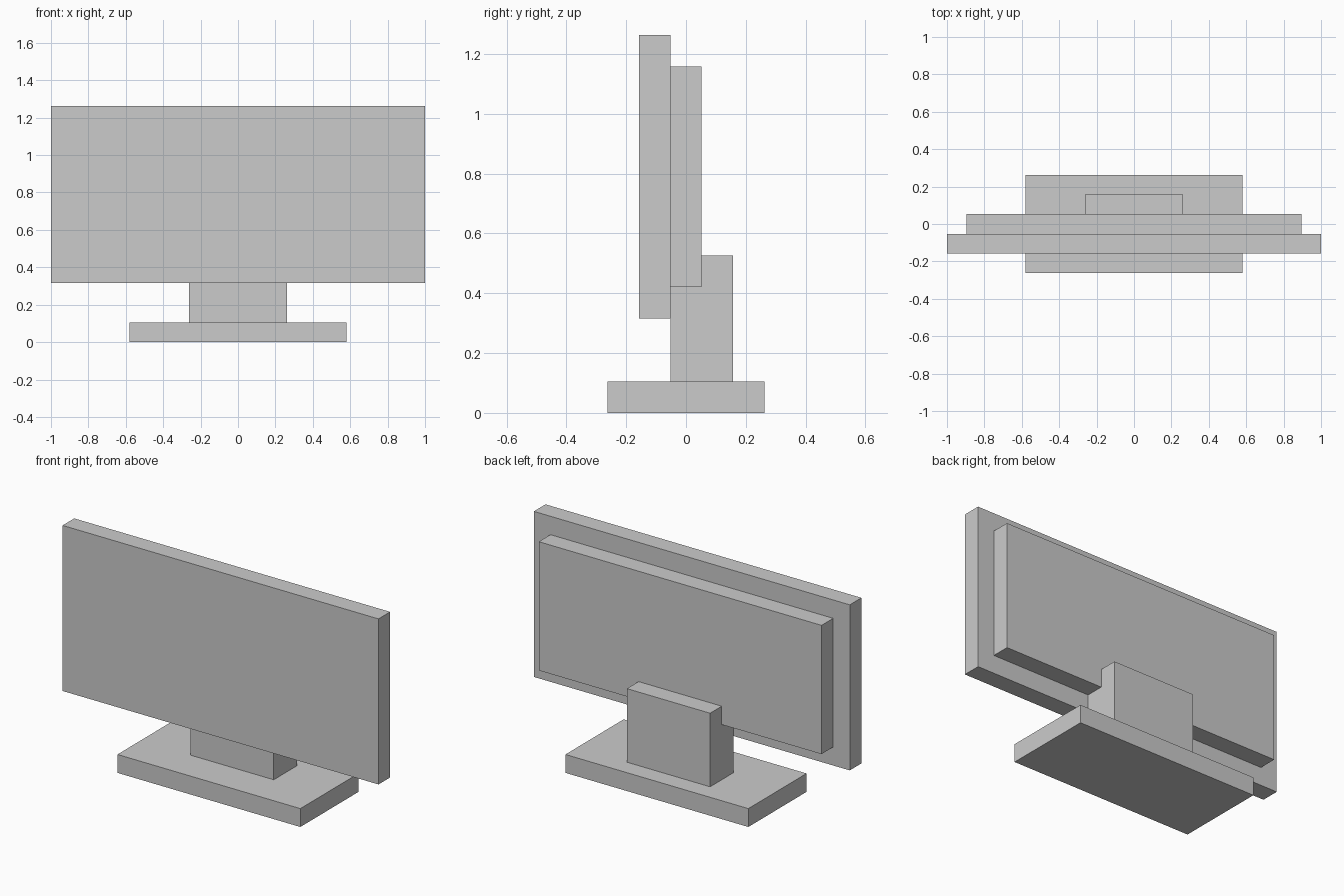
import bpy
import bmesh

if "Cube" in bpy.data.objects:
    bpy.data.objects.remove(bpy.data.objects["Cube"])

U = 2 / 19  # the model sits on a 19-unit-wide grid


def extrude_profile(name, half_width, profile):
    """Extrude a (y, z) side profile symmetrically along x, in grid units."""
    bm = bmesh.new()
    face = bm.faces.new([bm.verts.new((-half_width * U, y * U, z * U)) for y, z in profile])
    moved = bmesh.ops.extrude_face_region(bm, geom=[face])["geom"]
    verts = [v for v in moved if isinstance(v, bmesh.types.BMVert)]
    bmesh.ops.translate(bm, verts=verts, vec=(2 * half_width * U, 0, 0))
    bmesh.ops.recalc_face_normals(bm, faces=bm.faces)
    mesh = bpy.data.meshes.new(name)
    bm.to_mesh(mesh)
    bm.free()
    obj = bpy.data.objects.new(name, mesh)
    bpy.context.collection.objects.link(obj)
    return obj


def slab(name, half_width, y0, y1, z0, z1):
    return extrude_profile(name, half_width, [(y0, z0), (y1, z0), (y1, z1), (y0, z1)])


# Screen panel and the smaller housing behind it
slab("screen_panel", 9.5, -1.5, -0.5, 3, 12)
slab("back_housing", 8.5, -0.5, 0.5, 4, 11)

# Stepped stand neck, with a ledge under the housing
extrude_profile("stand_neck", 2.5,
                [(-0.5, 1), (1.5, 1), (1.5, 5), (0.5, 5), (0.5, 4), (-0.5, 4)])

# Flat foot
slab("stand_base", 5.5, -2.5, 2.5, 0, 1)
